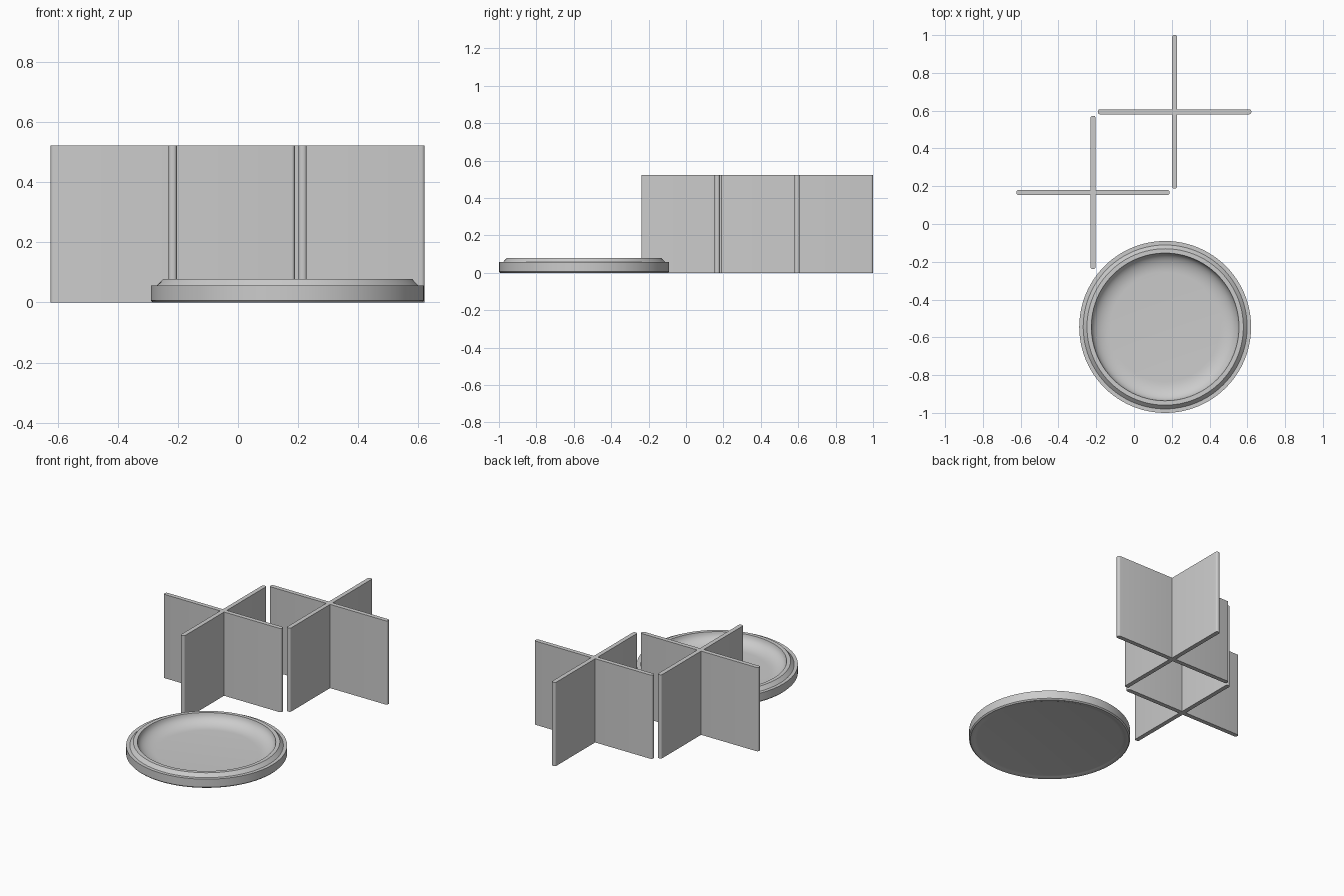
import bpy, bmesh, math
from mathutils import Matrix, Vector

cube = bpy.data.objects.get("Cube")
if cube:
    bpy.data.objects.remove(cube, do_unlink=True)

GREY = (0.6, 0.6, 0.6, 1)
mat = bpy.data.materials.new("plain grey")
mat.use_nodes = True
mat.diffuse_color = GREY
mat.node_tree.nodes["Principled BSDF"].inputs["Base Color"].default_value = GREY


def finish(bm, name, location, angle):
    bmesh.ops.recalc_face_normals(bm, faces=bm.faces)
    mesh = bpy.data.meshes.new(name)
    bm.to_mesh(mesh)
    bm.free()
    mesh.materials.append(mat)
    obj = bpy.data.objects.new(name, mesh)
    obj.location = location
    bpy.context.collection.objects.link(obj)
    bpy.ops.object.select_all(action="DESELECT")
    obj.select_set(True)
    bpy.context.view_layer.objects.active = obj
    bpy.ops.object.shade_smooth_by_angle(angle=math.radians(angle))


# Cross-shaped divider: one arm with rounded tip, repeated four times
def divider(name, x, y, reach=0.406, half=0.0135, height=0.522):
    r = 0.011
    tip = []
    for side in (-1, 1):
        for i in range(5):
            a = math.radians(-90 + 22.5 * i if side < 0 else 22.5 * i)
            tip.append((reach - r + r * math.cos(a), side * (half - r) + r * math.sin(a)))
    arm = [Vector((px, py, 0)) for px, py in [(half, -half)] + tip]
    bm = bmesh.new()
    ring = [bm.verts.new(Matrix.Rotation(k * math.pi / 2, 3, "Z") @ p)
            for k in range(4) for p in arm]
    base = bm.faces.new(ring)
    top = bmesh.ops.extrude_face_region(bm, geom=[base], use_keep_orig=True)
    bmesh.ops.translate(bm, vec=(0, 0, height),
                        verts=[v for v in top["geom"] if isinstance(v, bmesh.types.BMVert)])
    finish(bm, name, (x, y, 0), 35)


divider("back_divider", 0.215, 0.594)
divider("middle_divider", -0.217, 0.167)

# Round dish: closed profile from the underside, over the rim, into the bowl
profile = [(0, 0.006), (0.41, 0.006), (0.425, 0.004), (0.435, 0), (0.448, 0),
           (0.455, 0.007), (0.455, 0.057), (0.434, 0.057), (0.414, 0.078), (0.391, 0.078)]
# Curved bowl wall sweeping down to the flat floor
for i in range(1, 10):
    a = math.radians(10 * i)
    profile.append((0.29 + 0.1 * math.cos(a), 0.078 - 0.063 * math.sin(a)))
profile.append((0, 0.015))

bm = bmesh.new()
verts = [bm.verts.new((r, 0, z)) for r, z in profile]
edges = [bm.edges.new(pair) for pair in zip(verts, verts[1:])]
bmesh.ops.spin(bm, geom=verts + edges, axis=(0, 0, 1), cent=(0, 0, 0),
               angle=math.tau, steps=96, use_merge=True)
bmesh.ops.remove_doubles(bm, verts=bm.verts, dist=0.0001)
finish(bm, "round_dish", (0.165, -0.545, 0), 30)
